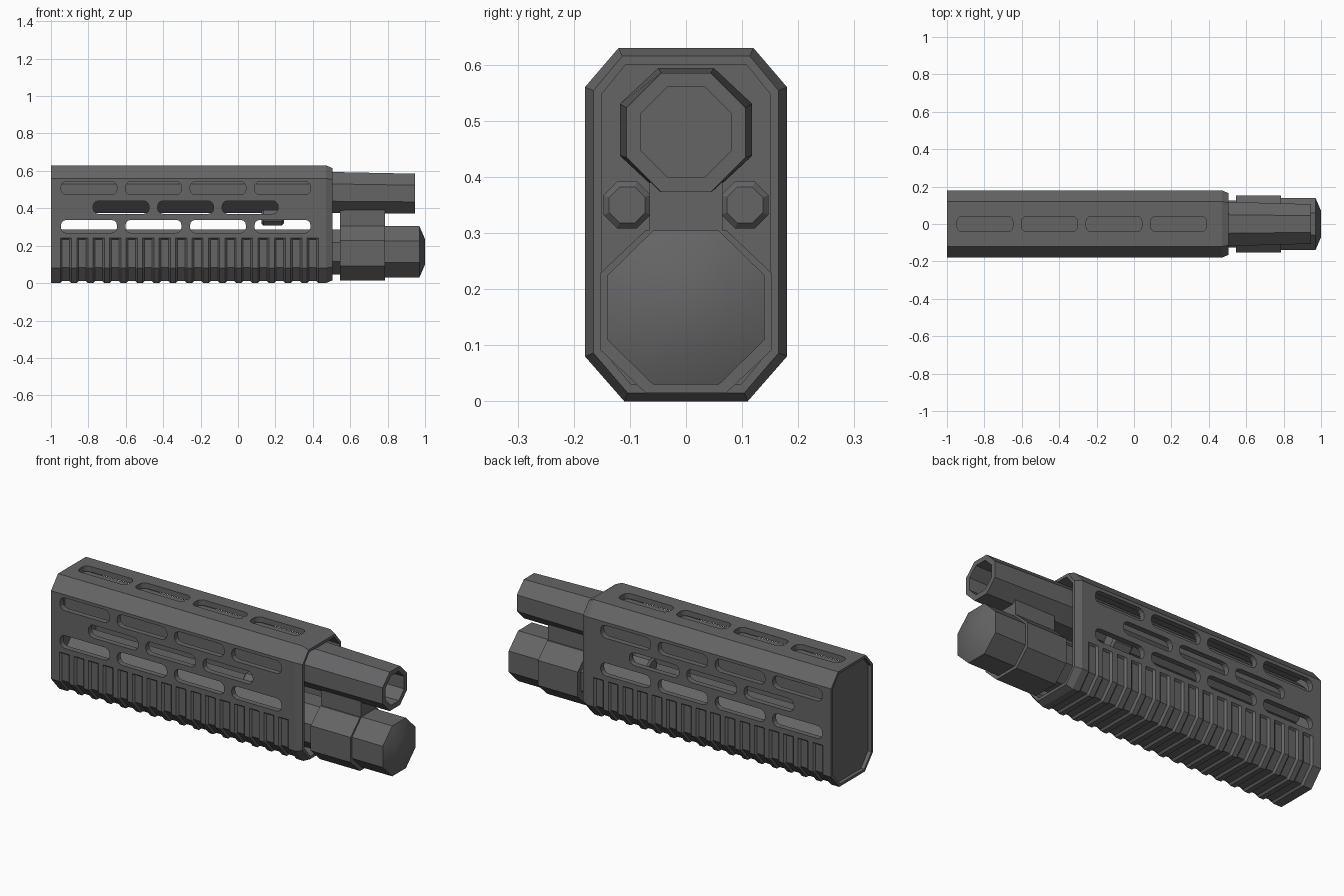
import bpy, bmesh, math
from mathutils import Vector

cube = bpy.data.objects.get("Cube")
if cube:
    bpy.data.objects.remove(cube, do_unlink=True)

gunmetal = bpy.data.materials.new("dark_grey_metal")
gunmetal.use_nodes = True
COLOUR = (0.13, 0.13, 0.134, 1)
gunmetal.diffuse_color = COLOUR
gunmetal.node_tree.nodes["Principled BSDF"].inputs["Base Color"].default_value = COLOUR


def loft(name, rings):
    """Skin a list of equal-length point rings and cap both ends."""
    bm = bmesh.new()
    loops = [[bm.verts.new(p) for p in ring] for ring in rings]
    n = len(loops[0])
    for a, b in zip(loops, loops[1:]):
        for i in range(n):
            j = (i + 1) % n
            bm.faces.new((a[i], a[j], b[j], b[i]))
    bm.faces.new(loops[0][::-1])
    bm.faces.new(loops[-1])
    bmesh.ops.recalc_face_normals(bm, faces=bm.faces)
    mesh = bpy.data.meshes.new(name)
    bm.to_mesh(mesh)
    bm.free()
    mesh.materials.append(gunmetal)
    obj = bpy.data.objects.new(name, mesh)
    bpy.context.collection.objects.link(obj)
    return obj


def octagon(x, w, h, zc, yc=0, cut=0.58):
    """Octagon ring across x with half width w, half height h."""
    c = 1 - cut
    shape = [(c, 1), (1, c), (1, -c), (c, -1), (-c, -1), (-1, -c), (-1, c), (-c, 1)]
    return [(x, yc + w * y, zc + h * z) for y, z in shape]


def shell_ring(x, inset=0, groove=0):
    """Outline of the handguard; groove sinks only the lower part."""
    low = inset + groove
    half = [(0.12 - 0.41 * inset, 0.63 - inset),
            (0.18 - inset, 0.56 - 0.41 * inset),
            (0.18 - inset, 0.24),
            (0.18 - low, 0.232),
            (0.18 - low, 0.08 + 0.41 * low),
            (0.11 - 0.41 * low, low)]
    pts = half + [(-y, z) for y, z in reversed(half)]
    return [(x, y, z) for y, z in pts]


# Handguard: inner pocket, front lip, grooved outside, recessed back plate
WALL = 0.03
rings = [shell_ring(-0.96, WALL), shell_ring(0.505, WALL),
         shell_ring(0.505, 0.015), shell_ring(0.47)]
GROOVES = 16
for i in reversed(range(GROOVES)):
    x = -0.92 + i * 0.088
    rings += [shell_ring(x + 0.03), shell_ring(x + 0.02, 0, 0.01),
              shell_ring(x - 0.02, 0, 0.01), shell_ring(x - 0.03)]
rings += [shell_ring(-1), shell_ring(-1, 0.014), shell_ring(-0.98, 0.014)]
handguard = loft("handguard", rings)


# Ventilation slots
def slot_outline(length, height, r=0.03, steps=3):
    pts = []
    for k, (sx, sy) in enumerate([(1, 1), (-1, 1), (-1, -1), (1, -1)]):
        for s in range(steps + 1):
            a = math.pi / 2 * (k + s / steps)
            pts.append((sx * (length / 2 - r) + r * math.cos(a),
                        sy * (height / 2 - r) + r * math.sin(a)))
    return pts


def cut_slot(x, z=None):
    """Side slot through both walls at height z, or a roof slot if z is None."""
    if z is None:
        ends = [[(x + u, v, d) for u, v in slot_outline(0.3, 0.082)] for d in (0.5, 0.7)]
    else:
        ends = [[(x + u, d, z + v) for u, v in slot_outline(0.3, 0.07)] for d in (-0.3, 0.3)]
    cutter = loft("slot_cutter", ends)
    cutter.hide_render = True
    mod = handguard.modifiers.new("slot", "BOOLEAN")
    mod.operation = "DIFFERENCE"
    mod.solver = "EXACT"
    mod.object = cutter
    return cutter


cutters = []
for i in range(4):
    x = -0.797 + i * 0.345
    cutters += [cut_slot(x, 0.508), cut_slot(x, 0.303), cut_slot(x)]
    if i < 3:
        cutters.append(cut_slot(x + 0.172, 0.405))

# Bake the cuts and drop the cutters
bpy.context.view_layer.update()
deps = bpy.context.evaluated_depsgraph_get()
baked = bpy.data.meshes.new_from_object(handguard.evaluated_get(deps))
handguard.modifiers.clear()
handguard.data = baked
for c in cutters:
    bpy.data.objects.remove(c, do_unlink=True)

# Barrel with a hollow bore, slightly tapered
loft("barrel", [octagon(-0.96, 0.118, 0.11, 0.484),
                octagon(0.505, 0.118, 0.11, 0.484),
                octagon(0.945, 0.106, 0.106, 0.479),
                octagon(0.945, 0.08, 0.08, 0.48),
                octagon(0.55, 0.08, 0.08, 0.48)])

# Lower tube inside the handguard
loft("lower_tube", [octagon(-0.96, 0.125, 0.12, 0.167),
                    octagon(0.6, 0.125, 0.12, 0.167)])

# Clamp around the lower tube, with a block linking it to the barrel
loft("clamp", [octagon(0.545, 0.153, 0.145, 0.16, cut=0.53),
               octagon(0.785, 0.153, 0.145, 0.16, cut=0.53)])
loft("clamp_link", [[(x, y, z) for y, z in
                     [(-0.065, 0.28), (0.065, 0.28), (0.065, 0.39), (-0.065, 0.39)]]
                    for x in (0.545, 0.785)])

# Tube cap with a softly domed end
cap = loft("tube_cap", [octagon(0.75, 0.14, 0.137, 0.167),
                        octagon(0.97, 0.14, 0.137, 0.167),
                        octagon(1.0, 0.07, 0.068, 0.167)])
for p in cap.data.polygons:
    p.use_smooth = True
cap.data.set_sharp_from_angle(angle=math.radians(35))

# Short guide rods either side
for side, label in ((1, "left"), (-1, "right")):
    loft("guide_rod_" + label,
         [octagon(x, r, r, 0.35, side * 0.105)
          for x, r in ((0.125, 0.032), (0.135, 0.042), (0.235, 0.042), (0.245, 0.032))])
